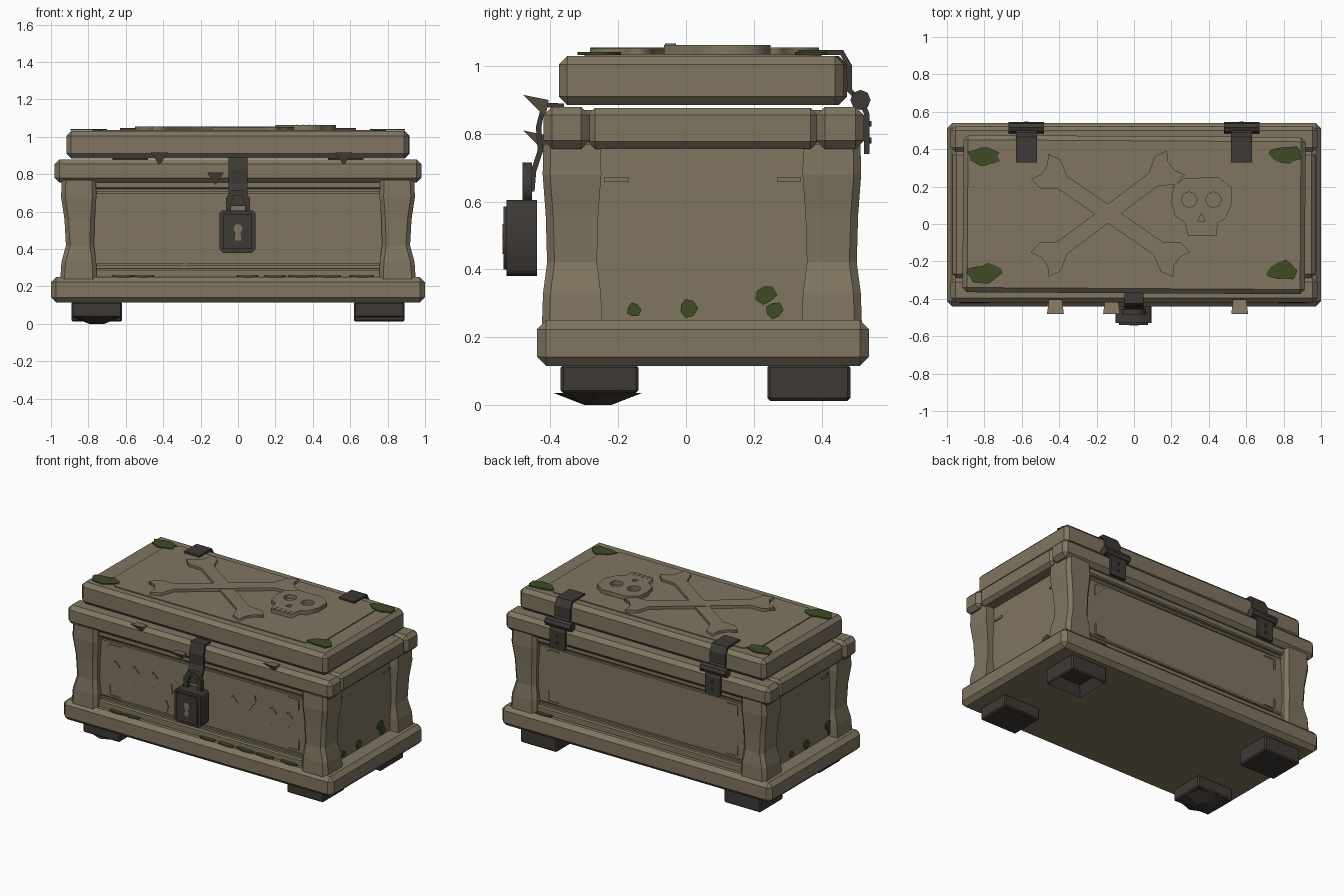
import bpy, bmesh, math, random
from mathutils import Matrix, Vector

random.seed(4)
cube = bpy.data.objects.get("Cube")
if cube:
    bpy.data.objects.remove(cube)


def material(name, rgb):
    m = bpy.data.materials.new(name)
    m.use_nodes = True
    m.diffuse_color = (*rgb, 1)
    m.node_tree.nodes["Principled BSDF"].inputs["Base Color"].default_value = (*rgb, 1)
    return m


STONE = material("weathered stone", (0.215, 0.178, 0.118))
METAL = material("dark iron", (0.048, 0.041, 0.036))
MOSS = material("moss green", (0.050, 0.070, 0.018))


def add(name, mesh, mat):
    mesh.materials.clear()
    mesh.materials.append(mat)
    ob = bpy.data.objects.new(name, mesh)
    bpy.context.collection.objects.link(ob)
    return ob


def finish(name, bm, mat):
    bmesh.ops.recalc_face_normals(bm, faces=bm.faces)
    mesh = bpy.data.meshes.new(name)
    bm.to_mesh(mesh)
    bm.free()
    return add(name, mesh, mat)


def box(name, x, y, z, mat=STONE, chamfer=0.0, turn=0.0):
    """Chamfered block given by its (low, high) range on each axis."""
    bm = bmesh.new()
    bmesh.ops.create_cube(bm, size=1)
    for v in bm.verts:
        v.co = [r[0] + (c + 0.5) * (r[1] - r[0]) for r, c in zip((x, y, z), v.co)]
    if chamfer:
        bmesh.ops.bevel(bm, geom=bm.edges[:], offset=chamfer, segments=1, affect='EDGES')
    bmesh.ops.rotate(bm, verts=bm.verts, matrix=Matrix.Rotation(turn, 3, 'Z'))
    return finish(name, bm, mat)


# Drawing planes: two in-plane axes and the outward normal
PLANES = {
    "top": ((1, 0, 0), (0, 1, 0), (0, 0, 1)),
    "front": ((1, 0, 0), (0, 0, 1), (0, -1, 0)),
    "back": ((-1, 0, 0), (0, 0, 1), (0, 1, 0)),
    "left": ((0, 1, 0), (0, 0, 1), (1, 0, 0)),
    "right": ((0, -1, 0), (0, 0, 1), (-1, 0, 0)),
}


def plate(name, outlines, plane, level, thick, mat=STONE):
    """Flat plate from outlines; inner outlines become holes."""
    cu = bpy.data.curves.new(name, 'CURVE')
    cu.dimensions, cu.fill_mode, cu.extrude = '2D', 'BOTH', thick / 2
    for pts in outlines:
        sp = cu.splines.new('POLY')
        sp.points.add(len(pts) - 1)
        for p, (u, v) in zip(sp.points, pts):
            p.co = (u, v, 0, 1)
        sp.use_cyclic_u = True
    tmp = bpy.data.objects.new(name, cu)
    mesh = bpy.data.meshes.new_from_object(tmp)
    bpy.data.objects.remove(tmp)
    u, v, n = (Vector(a) for a in PLANES[plane])
    m = Matrix((u, v, n)).transposed().to_4x4()
    m.translation = n * (level + thick / 2)
    mesh.transform(m)
    return add(name, mesh, mat)


def ring(cx, cy, r, n=8, rough=0.0, ry=None):
    out = []
    for i in range(n):
        a, k = math.tau * i / n, 1 + random.uniform(-rough, rough)
        out.append((cx + r * k * math.cos(a), cy + (ry or r) * k * math.sin(a)))
    return out


def ribbon(pts, w):
    return pts + [(u + w, v + w * 0.8) for u, v in reversed(pts)]


def strap(name, path, x0, x1, thick=0.016):
    """Bent iron strip following a (y, z) path."""
    bm = bmesh.new()
    rows = [[bm.verts.new((x, y, z)) for x in (x0, x1)] for y, z in path]
    for a, b in zip(rows, rows[1:]):
        bm.faces.new((a[0], a[1], b[1], b[0]))
    ob = finish(name, bm, METAL)
    mod = ob.modifiers.new("thickness", 'SOLIDIFY')
    mod.thickness, mod.offset = thick, 0
    return ob


# Body, base slab and lid
box("base_slab", (-1, 1), (-0.44, 0.54), (0.115, 0.25), chamfer=0.027)
box("chest_body", (-0.885, 0.885), (-0.365, 0.465), (0.2, 0.87))
box("lid", (-0.915, 0.915), (-0.37, 0.47), (0.885, 1.03), chamfer=0.025, turn=-0.006)
plate("lid_panel", [[(-0.78, -0.22), (-0.7, -0.3), (0.7, -0.3), (0.79, -0.22),
                     (0.79, 0.32), (0.7, 0.4), (-0.7, 0.4), (-0.78, 0.32)]], "top", 1.029, 0.007)

# Rim beams
for name, y in (("front_rim", (-0.42, -0.285)), ("back_rim", (0.385, 0.525))):
    box(name, (-0.98, 0.98), y, (0.755, 0.88), chamfer=0.025)
for name, x in (("right_rim", (-0.97, -0.8)), ("left_rim", (0.8, 0.97))):
    box(name, x, (-0.29, 0.39), (0.755, 0.877), chamfer=0.022)

# Waisted corner columns
LEVELS = [(0.24, 0), (0.33, 0.006), (0.42, 0.03), (0.56, 0.022), (0.68, 0.004), (0.77, 0.008)]
for sx in (-1, 1):
    for sy in (-1, 1):
        bm, rows = bmesh.new(), []
        for z, d in LEVELS:
            x0, x1, y0, y1, c = 0.755 + d / 2, 0.95 - d, 0.295 + d / 2, 0.472 - d / 2, 0.022
            loop = [(x0, y0), (x1, y0), (x1, y1 - c), (x1 - c, y1), (x0 + c, y1), (x0, y1 - c)]
            rows.append([bm.verts.new((sx * x, 0.047 + sy * y, z)) for x, y in loop])
        for a, b in zip(rows, rows[1:]):
            for i in range(6):
                j = (i + 1) % 6
                bm.faces.new((a[i], a[j], b[j], b[i]))
        bm.faces.new(rows[0])
        bm.faces.new(rows[-1])
        finish(("front" if sy < 0 else "back") + ("_right" if sx < 0 else "_left") + "_column", bm, STONE)

# Rails, corner brackets on the long faces
for plane, lev, y in (("front", 0.365, (-0.39, -0.35)), ("back", 0.465, (0.45, 0.49))):
    box(plane + "_bottom_rail", (-0.77, 0.77), y, (0.24, 0.295), chamfer=0.008)
    box(plane + "_top_rail", (-0.77, 0.77), y, (0.72, 0.77), chamfer=0.008)
    for z in (0.31, 0.695):
        plate(plane + "_trim", [[(-0.77, z), (0.77, z), (0.77, z + 0.012), (-0.77, z + 0.012)]], plane, lev, 0.01)
    for s in (-1, 1):
        for t in (-1, 1):
            c, m = 0.7 * s, 0.5 + 0.17 * t
            corner = [(c - 0.08 * s, m), (c, m), (c, m - 0.07 * t)]
            plate(plane + "_bracket", [ribbon(corner, 0.01)], plane, lev, 0.006)
for plane, s in (("left", 1), ("right", -1)):
    for u in (-0.205, 0.305):
        v = s * u
        plate(plane + "_slot", [[(v - 0.035, 0.658), (v + 0.035, 0.658), (v + 0.035, 0.672),
                                 (v - 0.035, 0.672)]], plane, 0.885, 0.008)

# Abstract carved ticks and cracks on the front
for x in (-0.66, -0.52, -0.38, 0.21, 0.5, 0.62):
    plate("carved_tick", [ribbon([(x, 0.46), (x, 0.57), (x + 0.035, 0.53)], 0.009)], "front", 0.365, 0.006)
plate("crack_lower", [ribbon([(-0.31, 0.27), (-0.27, 0.36), (-0.29, 0.4), (-0.24, 0.46),
                              (-0.25, 0.52), (-0.19, 0.57)], 0.014)], "front", 0.365, 0.006)
plate("crack_upper", [ribbon([(0.33, 0.5), (0.38, 0.57), (0.37, 0.61), (0.46, 0.69)], 0.012)],
      "front", 0.365, 0.006)

# Crossed bones and skull on the lid
def bone(name, a, b, level):
    a, b = Vector(a), Vector(b)
    d = (b - a).normalized()
    n = Vector((-d.y, d.x))
    half = [(0, 0.03), (-0.03, 0.08), (0.04, 0.095), (0.12, 0.042)]
    pts = [a + d * s + n * w for s, w in half]
    pts += [b - d * s + n * w for s, w in reversed(half)]
    pts += [b - d * s - n * w for s, w in half]
    pts += [a + d * s - n * w for s, w in reversed(half)]
    plate(name, [[tuple(p) for p in pts]], "top", level, 0.022)


bone("bone_one", (-0.48, -0.2), (0.2, 0.31), 1.033)
bone("bone_two", (-0.48, 0.29), (0.23, -0.2), 1.03)
skull = [(0.21, 0.2), (0.27, 0.245), (0.45, 0.25), (0.52, 0.2), (0.525, 0.11), (0.49, 0.03),
         (0.45, 0.01), (0.44, -0.065), (0.29, -0.065), (0.27, 0.01), (0.22, 0.04), (0.2, 0.12)]
plate("skull", [skull, ring(0.295, 0.13, 0.042), ring(0.425, 0.13, 0.042),
                [(0.34, 0.015), (0.38, 0.015), (0.36, 0.055)]], "top", 1.03, 0.033)
for i in range(4):
    x = 0.31 + i * 0.034
    plate("tooth_line", [[(x, -0.062), (x + 0.006, -0.062), (x + 0.006, -0.03), (x, -0.03)]], "top", 1.063, 0.003)

# Hinges
for side, x in (("right", -0.575), ("left", 0.575)):
    strap(side + "_hinge_upper", [(0.33, 1.04), (0.46, 1.04), (0.482, 1.0), (0.482, 0.93), (0.51, 0.9)],
          x - 0.057, x + 0.057)
    strap(side + "_hinge_lower", [(0.515, 0.9), (0.533, 0.86), (0.533, 0.74)], x - 0.057, x + 0.057)
    bm = bmesh.new()
    bmesh.ops.create_cone(bm, cap_ends=True, segments=8, radius1=0.03, radius2=0.03, depth=0.19,
                          matrix=Matrix.Translation((x, 0.515, 0.9)) @ Matrix.Rotation(math.pi / 2, 4, 'Y'))
    finish(side + "_hinge_barrel", bm, METAL)
    for z in (0.78, 0.83):
        plate(side + "_hinge_rivet", [ring(-x, z, 0.01, 6)], "back", 0.54, 0.008, METAL)

# Hasp and padlock
strap("hasp", [(-0.36, 0.882), (-0.42, 0.885), (-0.435, 0.82), (-0.43, 0.75), (-0.45, 0.69), (-0.455, 0.63)],
      -0.052, 0.052)
plate("padlock_body", [[(-0.1, 0.4), (-0.08, 0.38), (0.075, 0.38), (0.093, 0.4), (0.093, 0.59),
                        (0.08, 0.605), (-0.085, 0.605), (-0.1, 0.59)]], "front", 0.44, 0.09, METAL)
plate("padlock_face", [[(-0.08, 0.4), (0.075, 0.4), (0.075, 0.585), (-0.08, 0.585)]], "front", 0.53, 0.009, METAL)
plate("keyhole", [ring(0, 0.51, 0.024)], "front", 0.538, 0.004)
plate("keyhole_slot", [[(-0.018, 0.445), (0.018, 0.445), (0.01, 0.51), (-0.01, 0.51)]], "front", 0.538, 0.004)
arch = [(-0.065, 0.6), (-0.065, 0.67), (-0.035, 0.715), (0.035, 0.715), (0.065, 0.67), (0.065, 0.6)]
inner = [(u * 0.58, v - 0.028 * (v > 0.6)) for u, v in reversed(arch)]
plate("shackle", [arch + inner], "front", 0.455, 0.028, METAL)

# Stone chips standing off the front rim
for x, z in ((-0.42, 0.915), (0.565, 0.915), (-0.12, 0.81)):
    bm = bmesh.new()
    pts = [(x - 0.045, -0.48, z), (x + 0.045, -0.48, z), (x + 0.035, -0.405, z - 0.015),
           (x - 0.035, -0.405, z - 0.015), (x, -0.415, z - 0.065)]
    v = [bm.verts.new(p) for p in pts]
    for f in ((0, 1, 2, 3), (0, 4, 1), (1, 4, 2), (2, 4, 3), (3, 4, 0)):
        bm.faces.new([v[i] for i in f])
    finish("stone_chip", bm, STONE)

# Feet
for sx in (-1, 1):
    for y, low in (((-0.37, -0.14), 0.035), ((0.24, 0.485), 0.012)):
        name = ("front" if y[0] < 0 else "back") + ("_right" if sx < 0 else "_left") + "_foot"
        foot = box(name, sorted((sx * 0.62, sx * 0.89)), y, (low, 0.118), METAL, 0.008)
        if sx > 0 and y[0] > 0:
            bm = bmesh.new()
            bm.from_mesh(foot.data)
            under = min(bm.faces, key=lambda f: f.calc_center_median().z)
            bmesh.ops.inset_region(bm, faces=[under], thickness=0.05)
            bmesh.ops.translate(bm, verts=under.verts, vec=(0, 0, 0.06))
            bm.to_mesh(foot.data)
            bm.free()
bm = bmesh.new()
bmesh.ops.create_cone(bm, cap_ends=True, segments=8, radius1=0.04, radius2=0.13, depth=0.035,
                      matrix=Matrix.Translation((-0.755, -0.26, 0.0175)))
finish("worn_foot_pad", bm, METAL)

# Moss patches
for x, y in ((-0.8, 0.36), (0.81, 0.37), (-0.8, -0.265), (0.79, -0.25)):
    plate("lid_moss", [ring(x, y, 0.085, 14, 0.2, 0.05)], "top", 1.033, 0.008, MOSS)
for x, y in ((-0.62, -0.4), (-0.5, -0.4), (0.05, -0.4), (0.2, -0.4), (0.34, -0.4), (0.48, -0.4), (0.66, -0.4), (0.7, 0.5)):
    plate("ledge_moss", [ring(x, y, 0.06, 10, 0.2, 0.018)], "top", 0.249, 0.009, MOSS)
for plane in ("left", "right"):
    for u, z, r in ((-0.155, 0.28, 0.02), (0.005, 0.285, 0.028), (0.235, 0.325, 0.03), (0.26, 0.28, 0.025)):
        plate(plane + "_moss", [ring(u, z, r, 7, 0.2)], plane, 0.885, 0.008, MOSS)
